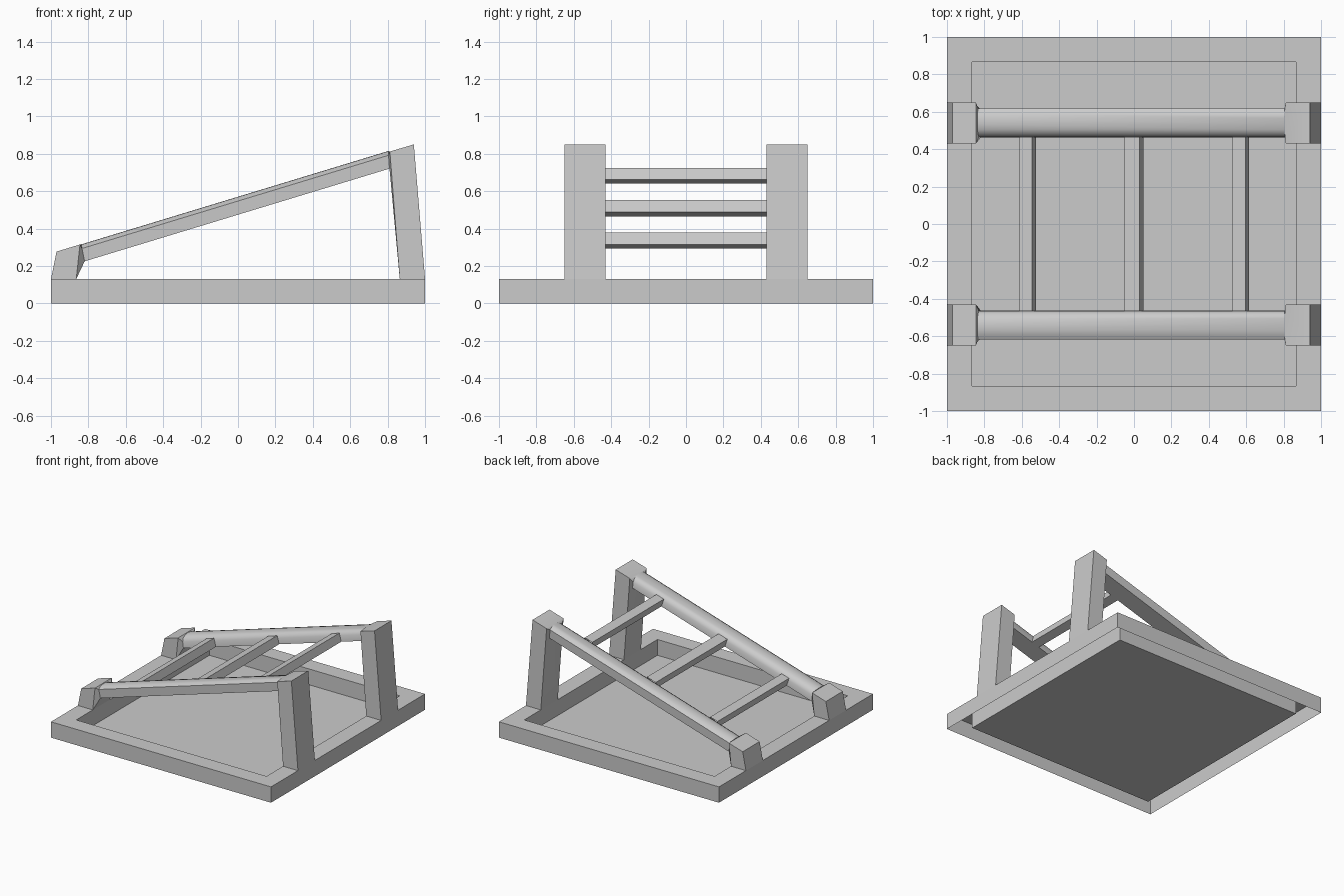
import bpy, bmesh

if "Cube" in bpy.data.objects:
    bpy.data.objects.remove(bpy.data.objects["Cube"])

RING_TOP = 0.13
SLOPE = 0.304


def rail_bottom(x):
    return 0.225 + (x + 0.82) * SLOPE


def new_object(name, bm):
    mesh = bpy.data.meshes.new(name)
    bm.to_mesh(mesh)
    bm.free()
    obj = bpy.data.objects.new(name, mesh)
    bpy.context.collection.objects.link(obj)
    return obj


# Base tray: raised hollow rim, open underneath, around a sunken floor
bm = bmesh.new()
loops = []
for r, z in [(1, 0), (1, RING_TOP), (0.865, RING_TOP), (0.865, 0)]:
    loops.append([bm.verts.new((x * r, y * r, z))
                  for x, y in [(-1, -1), (1, -1), (1, 1), (-1, 1)]])
for a, b in zip(loops, loops[1:]):
    for i in range(4):
        j = (i + 1) % 4
        bm.faces.new((a[i], a[j], b[j], b[i]))
bm.faces.new(loops[-1])
new_object("base_tray", bm)

# Side frame: leaning short and tall posts joined by a round-topped sloping rail
Y_OUT, Y_IN = -0.65, -0.43
# rail cross-section as (y, height above rail underside)
SECTION = [(-0.615, 0.0), (-0.617, 0.073), (-0.592, 0.088), (-0.565, 0.095),
           (-0.535, 0.096), (-0.505, 0.090), (-0.480, 0.075), (-0.466, 0.050),
           (-0.462, 0.0)]
bm = bmesh.new()


def rail_end(x_low, x_high):
    ring = []
    for y, h in SECTION:
        x = x_low + (x_high - x_low) * h / 0.096
        ring.append(bm.verts.new((x, y, rail_bottom(x_low) + SLOPE * (x - x_low) + h)))
    return ring


def post(profile, ring):
    # profile: outer foot, outer top, inner top, inner foot
    a = [bm.verts.new((x, Y_OUT, z)) for x, z in profile]
    b = [bm.verts.new((x, Y_IN, z)) for x, z in profile]
    bm.faces.new(a)
    bm.faces.new(b[::-1])
    for i in range(2):
        bm.faces.new((a[i], b[i], b[i + 1], a[i + 1]))
    # tapered collar from the post's inner face to the rail
    bm.faces.new((a[3], a[2], ring[1], ring[0]))
    bm.faces.new([a[2], b[2]] + ring[-2:0:-1])
    bm.faces.new((b[2], b[3], ring[-1], ring[-2]))
    bm.faces.new((b[3], a[3], ring[0], ring[-1]))


low = rail_end(-0.82, -0.838)
high = rail_end(0.81, 0.803)
post([(-1, RING_TOP), (-0.97, 0.277), (-0.845, 0.315), (-0.865, RING_TOP)], low)
post([(1, RING_TOP), (0.94, 0.85), (0.812, 0.812), (0.865, RING_TOP)], high)
n = len(SECTION)
for i in range(n):
    j = (i + 1) % n
    bm.faces.new((low[i], low[j], high[j], high[i]))
bmesh.ops.recalc_face_normals(bm, faces=bm.faces)
frame = new_object("side_frames", bm)
mirror = frame.modifiers.new("Mirror", 'MIRROR')
mirror.use_axis = (False, True, False)
bpy.context.view_layer.objects.active = frame
frame.select_set(True)
bpy.ops.object.shade_smooth_by_angle(angle=0.7)
frame.select_set(False)

# Cross rungs: bars tilted with the slope, flush with the rail undersides
for k, (x, w) in enumerate([(-0.525, 0.066), (0.05, 0.08), (0.615, 0.068)]):
    z = rail_bottom(x)
    prof = [(x, z), (x - 0.02, z + 0.064),
            (x - 0.02 - w, z + 0.064 - SLOPE * w), (x - w, z - SLOPE * w)]
    bm = bmesh.new()
    a = [bm.verts.new((px, -0.465, pz)) for px, pz in prof]
    b = [bm.verts.new((px, 0.465, pz)) for px, pz in prof]
    for i in range(4):
        j = (i + 1) % 4
        bm.faces.new((a[i], a[j], b[j], b[i]))
    bmesh.ops.recalc_face_normals(bm, faces=bm.faces)
    new_object(f"rung_{k + 1}", bm)
